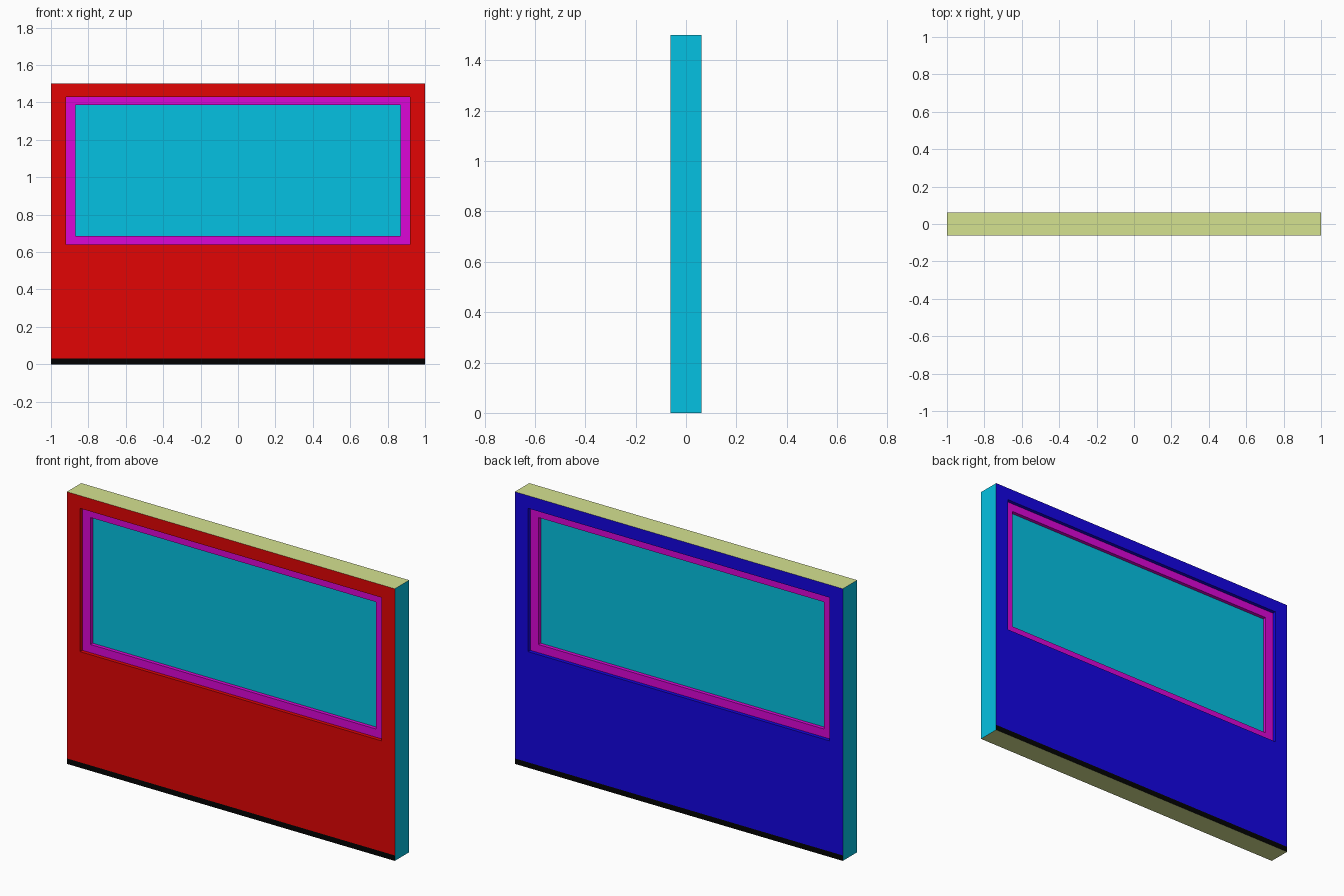
import bpy, bmesh

if "Cube" in bpy.data.objects:
    bpy.data.objects.remove(bpy.data.objects["Cube"])

T = 0.0625          # half thickness of the wall
STRIP = 0.03        # height of the dark strip along the foot


def material(name, rgb):
    m = bpy.data.materials.new(name)
    m.diffuse_color = [(c / 255) ** 2.2 for c in rgb] + [1]
    m.use_nodes = True
    m.node_tree.nodes["Principled BSDF"].inputs["Base Color"].default_value = m.diffuse_color
    return m


RED = material("front_red", (225, 13, 13))
BLUE = material("back_blue", (27, 12, 225))
CYAN = material("cyan", (13, 192, 225))
LIME = material("pale_lime", (212, 225, 143))
MAGENTA = material("magenta", (218, 14, 214))
BLACK = material("black", (10, 10, 10))


def finish(bm, name, mats):
    bmesh.ops.recalc_face_normals(bm, faces=bm.faces)
    mesh = bpy.data.meshes.new(name)
    for m in mats:
        mesh.materials.append(m)
    bm.to_mesh(mesh)
    bm.free()
    ob = bpy.data.objects.new(name, mesh)
    bpy.context.collection.objects.link(ob)
    return ob


def ring(outer, inner, y):
    """Rectangular ring, each rectangle given as (half width, z low, z high)."""
    bm = bmesh.new()

    def loop(rect, depth):
        w, lo, hi = rect
        return [bm.verts.new((x, depth, z))
                for x, z in ((-w, lo), (w, lo), (w, hi), (-w, hi))]

    loops = [loop(outer, -y), loop(inner, -y), loop(inner, y), loop(outer, y)]
    for a, b in zip(loops, loops[1:] + loops[:1]):
        for i in range(4):
            j = (i + 1) % 4
            bm.faces.new((a[i], a[j], b[j], b[i]))
    bmesh.ops.recalc_face_normals(bm, faces=bm.faces)
    return bm


OPENING = (0.92, 0.64, 1.43)
PANE = (0.87, 0.685, 1.385)

# Wall with window opening, cut where the colours change
bm = ring((1, 0, 1.5), OPENING, T)
for co, no in (((0, 0, STRIP), (0, 0, 1)), ((0, 0, 0), (0, 1, 0))):
    bmesh.ops.bisect_plane(bm, geom=bm.verts[:] + bm.edges[:] + bm.faces[:],
                           plane_co=co, plane_no=no)
for f in bm.faces:
    c = f.calc_center_median()
    if abs(c.x) > 0.999:
        f.material_index = 2                       # ends
    elif c.z < 0.001 or c.z > 1.499:
        f.material_index = 3                       # top and underside
    elif c.z < STRIP:
        f.material_index = 4                       # foot strip
    else:
        f.material_index = 0 if c.y < 0 else 1     # faces and reveals
finish(bm, "wall", [RED, BLUE, CYAN, LIME, BLACK])

# Window frame, set back from both wall faces
finish(ring(OPENING, PANE, T - 0.02), "window_frame", [MAGENTA])

# Glass pane, set back again inside the frame
bm = bmesh.new()
bmesh.ops.create_cube(bm, size=1)
w, lo, hi = PANE
bmesh.ops.scale(bm, vec=(2 * w, 2 * (T - 0.04), hi - lo), verts=bm.verts)
bmesh.ops.translate(bm, vec=(0, 0, (lo + hi) / 2), verts=bm.verts)
finish(bm, "window_pane", [CYAN])
